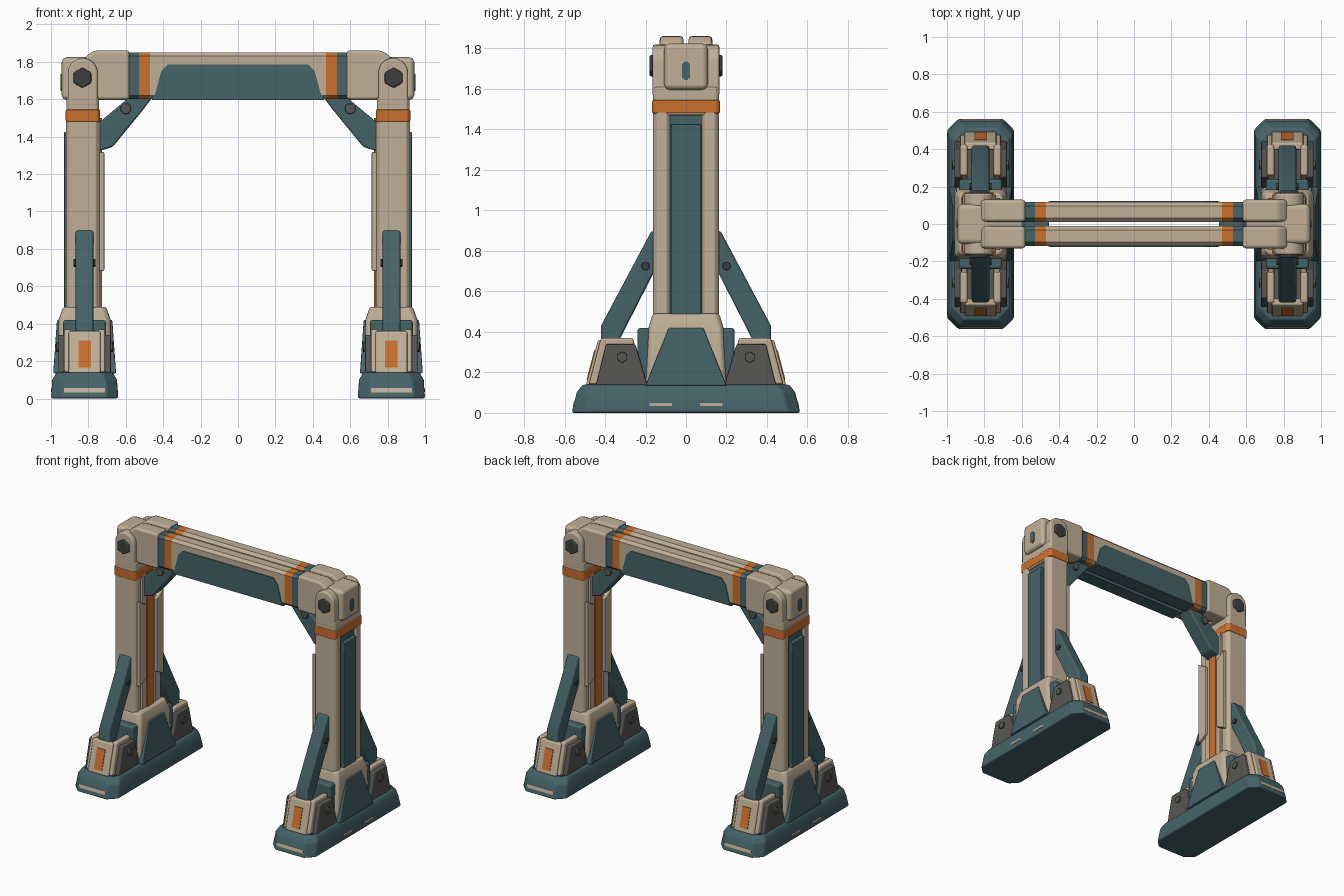
import bpy, bmesh, math
from mathutils import Vector

cube = bpy.data.objects.get("Cube")
if cube:
    bpy.data.objects.remove(cube, do_unlink=True)


def material(name, rgb):
    m = bpy.data.materials.new(name)
    m.use_nodes = True
    m.diffuse_color = (*rgb, 1)
    bsdf = m.node_tree.nodes["Principled BSDF"]
    bsdf.inputs["Base Color"].default_value = (*rgb, 1)
    bsdf.inputs["Roughness"].default_value = 0.7
    return m


BEIGE = material("beige paint", (0.53, 0.43, 0.31))
TEAL = material("teal paint", (0.06, 0.125, 0.14))
ORANGE = material("orange paint", (0.6, 0.16, 0.025))
DARK = material("dark metal", (0.045, 0.047, 0.048))
GREY = material("brown grey metal", (0.1, 0.095, 0.085))
CX = 0.82          # leg centre line
parts = []


def loft(name, rings, mats, bevel=0.0, mirror="x"):
    """Skin closed rings of 3D points; one material per segment."""
    mats = mats if isinstance(mats, list) else [mats] * (len(rings) - 1)
    slots = list(dict.fromkeys(mats))
    bm = bmesh.new()
    loops = [[bm.verts.new(p) for p in ring] for ring in rings]
    n = len(loops[0])
    for a, b, mat in zip(loops, loops[1:], mats):
        for i in range(n):
            j = (i + 1) % n
            bm.faces.new((a[i], a[j], b[j], b[i])).material_index = slots.index(mat)
    bm.faces.new(loops[0]).material_index = slots.index(mats[0])
    bm.faces.new(loops[-1]).material_index = slots.index(mats[-1])
    bmesh.ops.recalc_face_normals(bm, faces=bm.faces)
    mesh = bpy.data.meshes.new(name)
    bm.to_mesh(mesh)
    bm.free()
    for m in slots:
        mesh.materials.append(m)
    ob = bpy.data.objects.new(name, mesh)
    bpy.context.collection.objects.link(ob)
    if mirror:
        mod = ob.modifiers.new("Mirror", "MIRROR")
        mod.use_axis = ("x" in mirror, "y" in mirror, False)
        mod.use_mirror_merge = False
    if bevel:
        mod = ob.modifiers.new("Bevel", "BEVEL")
        mod.width, mod.segments = bevel, 2
        mod.limit_method = "ANGLE"
        mod.harden_normals = True
    parts.append(ob)
    return ob


def prism(name, pts, axis, lo, hi, mat, bevel=0.0, mirror="x"):
    """Extrude a 2D outline along an axis; outline uses the other two axes."""
    def place(p, d):
        return {"x": (d, *p), "y": (p[0], d, p[1]), "z": (*p, d)}[axis]
    return loft(name, [[place(p, d) for p in pts] for d in (lo, hi)], mat, bevel, mirror)


def rect(a0, a1, b0, b1, c=0.0):
    """Rectangle outline, with cut corners when c is set."""
    if not c:
        return [(a0, b0), (a1, b0), (a1, b1), (a0, b1)]
    return [(a0 + c, b0), (a1 - c, b0), (a1, b0 + c), (a1, b1 - c),
            (a1 - c, b1), (a0 + c, b1), (a0, b1 - c), (a0, b0 + c)]


def box(name, x, y, z, mat, bevel=0.0, mirror="x"):
    return prism(name, rect(*x, *y), "z", *z, mat, bevel, mirror)


def disc(u, v, r, n=6):
    return [(u + r * math.cos(math.tau * (i + .5) / n),
             v + r * math.sin(math.tau * (i + .5) / n)) for i in range(n)]


def stack(name, levels, cut, mat, bevel):
    """Tapered block on the leg line from (half x, half y, z) levels."""
    rings = [[(x, y, z) for x, y in rect(CX - hx, CX + hx, -hy, hy, cut)]
             for hx, hy, z in levels]
    return loft(name, rings, mat, bevel)


# Base shoes
stack("base_shoe", [(.18, .565, 0), (.173, .54, .1), (.15, .51, .14)], .06, TEAL, .012)
box("base_tray", (.7, .94), (-.47, .47), (.135, .146), GREY)
prism("base_end_scuff", [(.55, .032), (.559, .032), (.553, .056), (.545, .056)],
      "x", .71, .93, BEIGE, 0, "xy")
box("base_side_scuff", (.98, 1.0), (.07, .18), (.035, .05), BEIGE, 0, "xy")

# Leg socket with trapezoid side plates
stack("leg_socket", [(.14, .2, .14), (.14, .185, .42), (.115, .165, .49)], .02, BEIGE, .012)
for side in (-1, 1):
    rings = [[(CX + side * (d + s), y, z) for y, z, s in
              ((-.2, .135, .02), (.2, .135, .02), (.085, .42, 0), (-.085, .42, 0))]
             for d in (.1, .148)]
    loft("socket_side_plate", rings, TEAL, .006)
box("socket_end_block", (.705, .935), (.15, .24), (.14, .42), TEAL, .015, "xy")

# Strut clamps: two cheeks, sloped end wall, outer plates and bolts
for side in (-1, 1):
    def span(a, b):
        return sorted((CX + side * a, CX + side * b))
    prism("clamp_cheek", [(.22, .14), (.26, .37), (.42, .37), (.48, .14)],
          "x", *span(.07, .11), BEIGE, .012, "xy")
    prism("clamp_side_plate", [(.19, .135), (.25, .34), (.395, .34), (.445, .135)],
          "x", *span(.1, .14), GREY, .008, "xy")
    prism("clamp_bolt", disc(.315, .275, .028), "x", *span(.12, .152), GREY, .004, "xy")
prism("clamp_end_wall", [(.495, .135), (.435, .36), (.395, .36), (.43, .135)],
      "x", .735, .905, BEIGE, .01, "xy")
prism("clamp_orange_plate", [(.48, .165), (.491, .165), (.453, .31), (.442, .31)],
      "x", .787, .853, ORANGE, 0, "xy")

# Diagonal side struts
prism("side_strut", [(.14, .9), (.17, .9), (.42, .43), (.42, .3), (.36, .3), (.14, .73)],
      "x", .773, .868, TEAL, .014, "xy")
prism("strut_bolt", disc(.2, .725, .022), "x", .762, .879, DARK, .003, "xy")

# Columns: core, twin rails, facing panels
box("column_core", (.755, .905), (-.11, .11), (.4, 1.55), TEAL)
prism("column_rail", rect(.74, .92, .075, .162, .02), "z", .42, 1.5, BEIGE, .006, "xy")
box("column_outer_panel", (.89, .93), (-.074, .074), (.47, 1.425), TEAL, .006)
box("column_inner_backing", (.735, .78), (-.08, .08), (.47, 1.5), BEIGE)
box("column_orange_strip", (.728, .737), (-.035, .035), (.48, 1.5), ORANGE)
prism("column_inner_cover", [(.06, .72), (.14, .68), (.14, 1.32), (.06, 1.27)],
      "x", .715, .75, BEIGE, .006, "xy")

# Column heads
prism("column_collar", rect(.742, .916, -.163, .163, .015), "z", 1.47, 1.61, BEIGE, .008)
prism("orange_band", rect(.737, .921, -.168, .168, .015), "z", 1.48, 1.545, ORANGE, .006)
arch = [(.75, 1.56), (.91, 1.56)] + [
    (.83 + .08 * math.cos(math.pi * i / 10), 1.74 + .08 * math.sin(math.pi * i / 10))
    for i in range(11)]
prism("knuckle_plate", arch, "y", .09, .165, BEIGE, .014, "xy")
prism("knuckle_bolt", disc(.832, 1.715, .055), "y", .15, .18, DARK, .008, "xy")

# Beam ends
box("corner_block", (.7, .943), (-.108, .108), (1.595, 1.825), BEIGE, .028)
prism("corner_slot", rect(-.02, .02, 1.645, 1.735, .014), "x", .938, .949, TEAL)
prism("beam_sleeve", [(.58, 1.597), (.58, 1.862), (.77, 1.86), (.82, 1.825), (.82, 1.597)],
      "y", .012, .13, BEIGE, .018, "xy")
box("sleeve_bridge", (.6, .8), (-.04, .04), (1.61, 1.82), BEIGE)

# Twin top beams with painted bands
profile = rect(.012, .117, 1.6, 1.85, .02)
stops = (-.62, -.53, -.47, .47, .53, .62)
loft("top_beam", [[(x, y, z) for y, z in profile] for x in stops],
     [TEAL, ORANGE, BEIGE, ORANGE, TEAL], 0, "y")
prism("beam_side_panel", [(-.45, 1.602), (.45, 1.602), (.41, 1.75), (.375, 1.787),
                          (-.375, 1.787), (-.41, 1.75)],
      "y", .113, .122, TEAL, 0, "y")
box("beam_under_panel", (-.46, .46), (.014, .119), (1.595, 1.622), TEAL, 0, "y")

# Knee braces under the beam corners
prism("knee_brace", [(.75, 1.47), (.57, 1.62), (.45, 1.62), (.51, 1.54), (.67, 1.345), (.75, 1.32)],
      "y", -.06, .06, TEAL, .012)
prism("brace_bolt", disc(.6, 1.55, .03, 8), "y", .05, .075, GREY, .004, "xy")

# Smooth shading with crisp edges
bpy.ops.object.select_all(action="DESELECT")
for ob in parts:
    ob.select_set(True)
bpy.context.view_layer.objects.active = parts[0]
bpy.ops.object.shade_smooth_by_angle(angle=math.radians(35))
